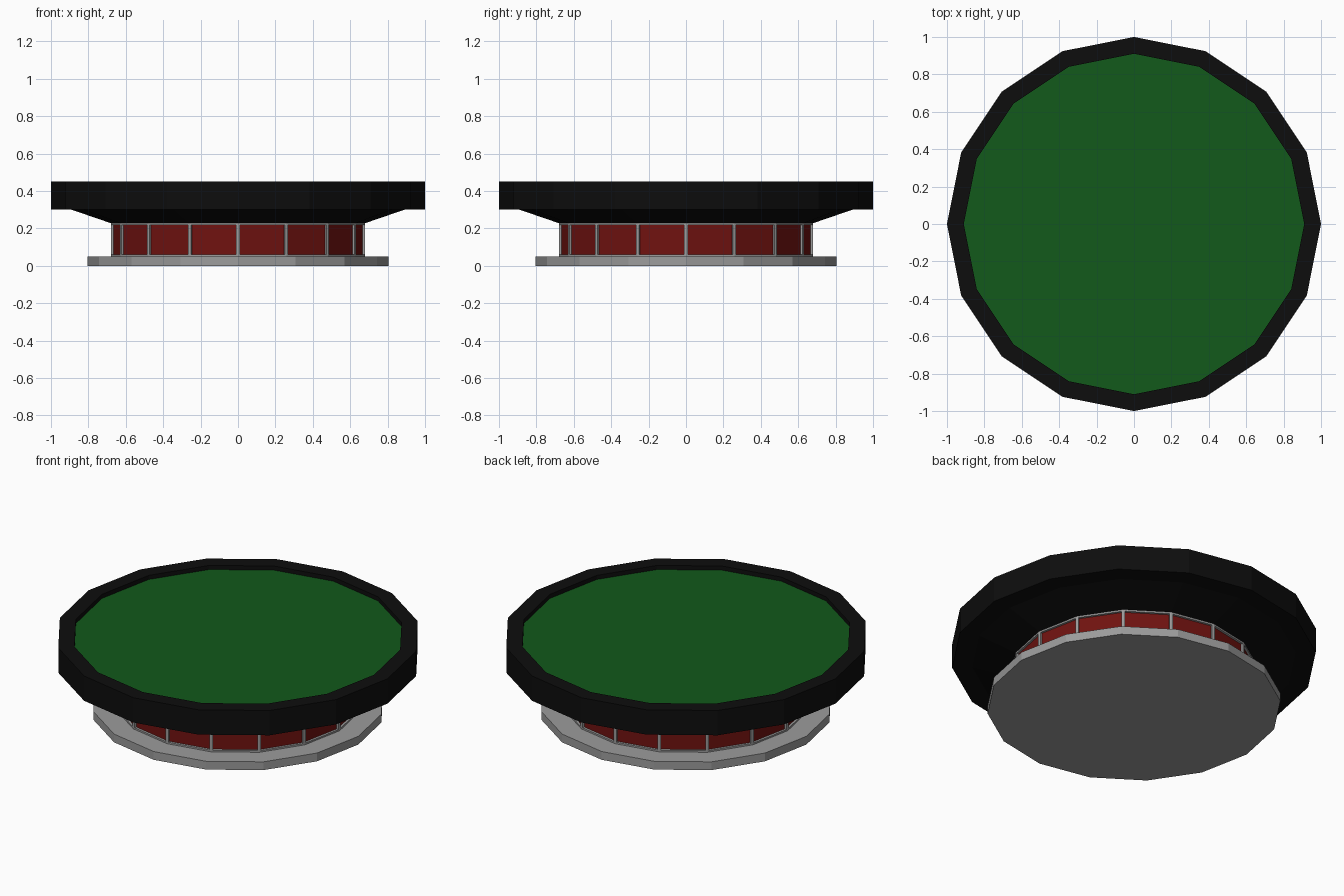
import bpy, bmesh
from math import cos, sin, pi

if "Cube" in bpy.data.objects:
    bpy.data.objects.remove(bpy.data.objects["Cube"])

SIDES = 16


def material(name, rgb):
    m = bpy.data.materials.new(name)
    m.diffuse_color = (*rgb, 1)
    m.use_nodes = True
    m.node_tree.nodes["Principled BSDF"].inputs["Base Color"].default_value = m.diffuse_color
    return m


def lathe(name, profile, cap_start=False, cap_end=False):
    """Revolve (radius, z) points into a 16-sided flat-faced part."""
    bm = bmesh.new()
    rings = [[bm.verts.new((r * cos(2 * pi * i / SIDES), r * sin(2 * pi * i / SIDES), z))
              for i in range(SIDES)] for r, z in profile]
    walls = []
    for a, b in zip(rings, rings[1:]):
        for i in range(SIDES):
            j = (i + 1) % SIDES
            walls.append(bm.faces.new((a[i], a[j], b[j], b[i])))
    if cap_start:
        bm.faces.new(rings[0][::-1])
    if cap_end:
        bm.faces.new(rings[-1])
    bm.normal_update()
    mesh = bpy.data.meshes.new(name)
    obj = bpy.data.objects.new(name, mesh)
    bpy.context.collection.objects.link(obj)
    return obj, bm, walls


def finish(obj, bm, *mats):
    for m in mats:
        obj.data.materials.append(m)
    bm.to_mesh(obj.data)
    bm.free()


black = material("black_padding", (0.004, 0.004, 0.004))
green = material("green_felt", (0.006, 0.1, 0.011))
red = material("red_panel", (0.16, 0.006, 0.005))
grey = material("grey_frame", (0.33, 0.33, 0.33))

# Base plinth
obj, bm, _ = lathe("base_plinth", [(0.805, 0), (0.805, 0.05)], True, True)
finish(obj, bm, grey)

# Drum pedestal with a recessed red panel in each side
obj, bm, walls = lathe("pedestal", [(0.68, 0.05), (0.68, 0.228)])
bmesh.ops.inset_individual(bm, faces=walls, thickness=0.014, depth=0)
bmesh.ops.inset_individual(bm, faces=walls, thickness=0.0015, depth=-0.012)
for f in walls:
    f.material_index = 1
finish(obj, bm, grey, red)

# Padded rim and tapered underside
obj, bm, _ = lathe("table_rim", [(0.68, 0.228), (0.89, 0.30), (1, 0.30), (1, 0.45),
                                 (0.91, 0.45), (0.91, 0.425)], cap_start=True)
finish(obj, bm, black)

# Felt playing surface
obj, bm, _ = lathe("felt_surface", [(0.91, 0.425)], cap_end=True)
finish(obj, bm, green)
